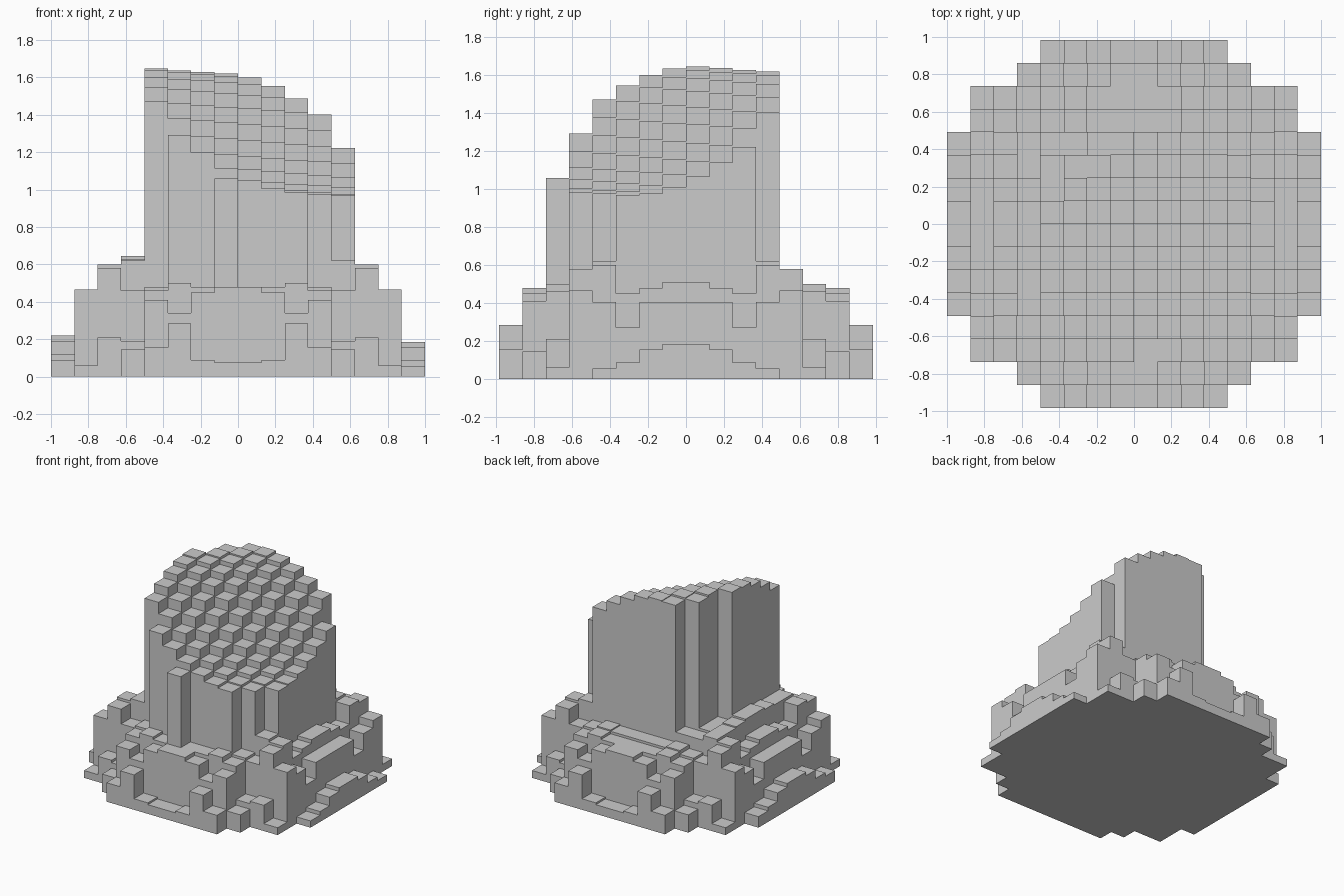
import bpy, bmesh, math

if "Cube" in bpy.data.objects:
    bpy.data.objects.remove(bpy.data.objects["Cube"])

CX, CY = 0.125, 0.1231   # block size in x and y

# Base block heights for one quarter: rows from the centre outward in y, columns outward in x
QUARTER = [
    [.60, .60, .60, .60, .645, .51, .405, .185],
    [.60, .60, .60, .60, .63, .48, .405, .155],
    [.60, .60, .60, .60, .62, .45, .27, .085],
    [.60, .60, .58, .58, .62, .60, .405, .055],
    [.50, .50, .51, .48, .46, .58, .465],
    [.48, .48, .50, .46, .19, .21, .06],
    [.48, .45, .34, .41, .145],
    [.075, .09, .285, .155],
]

# Tower footprint: block column -> range of block rows
TOWER = {-4: (-4, 1), -3: (-5, 3), -2: (-5, 4), -1: (-6, 4), 0: (-5, 4),
         1: (-5, 4), 2: (-5, 4), 3: (-4, 4), 4: (-3, 3)}


def tower_height(i, j):
    """Wave that falls from the back left to the front right."""
    x, y = (i + .5) * CX, (j + .5) * CY
    u, v = (x - y) / math.sqrt(2), (x + y) / math.sqrt(2)
    return 1.305 + .328 * math.cos(math.pi * (u + .36) / .98) - .05 * v


# Mirror the quarter into the full base
base = {}
for b, row in enumerate(QUARTER):
    for a, h in enumerate(row):
        for i in (a, -a - 1):
            for j in (b, -b - 1):
                base[i, j] = h + (.035 if i == -8 else 0)

tower = {(i, j): tower_height(i, j)
         for i, (lo, hi) in TOWER.items() for j in range(lo, hi)}
heights = {**base, **tower}


def build_blocks(name, cells):
    """Columns with top, bottom and only the exposed part of each side."""
    bm = bmesh.new()

    def face(pts):
        bm.faces.new([bm.verts.new(p) for p in pts])

    for i, j in cells:
        h = heights[i, j]
        x0, x1, y0, y1 = i * CX, (i + 1) * CX, j * CY, (j + 1) * CY
        ring = [(x0, y0), (x1, y0), (x1, y1), (x0, y1)]
        face([(x, y, h) for x, y in ring])
        face([(x, y, 0) for x, y in reversed(ring)])
        for k, (di, dj) in enumerate([(0, -1), (1, 0), (0, 1), (-1, 0)]):
            low = heights.get((i + di, j + dj), 0)
            if low < h - 1e-5:
                p, q = ring[k], ring[(k + 1) % 4]
                face([(*p, low), (*q, low), (*q, h), (*p, h)])
    bmesh.ops.remove_doubles(bm, verts=bm.verts, dist=1e-5)
    mesh = bpy.data.meshes.new(name)
    bm.to_mesh(mesh)
    bm.free()
    obj = bpy.data.objects.new(name, mesh)
    bpy.context.collection.objects.link(obj)
    return obj


# Stepped base ring and tall sloping tower
build_blocks("stepped_base", [c for c in base if c not in tower])
build_blocks("sloped_tower", list(tower))
